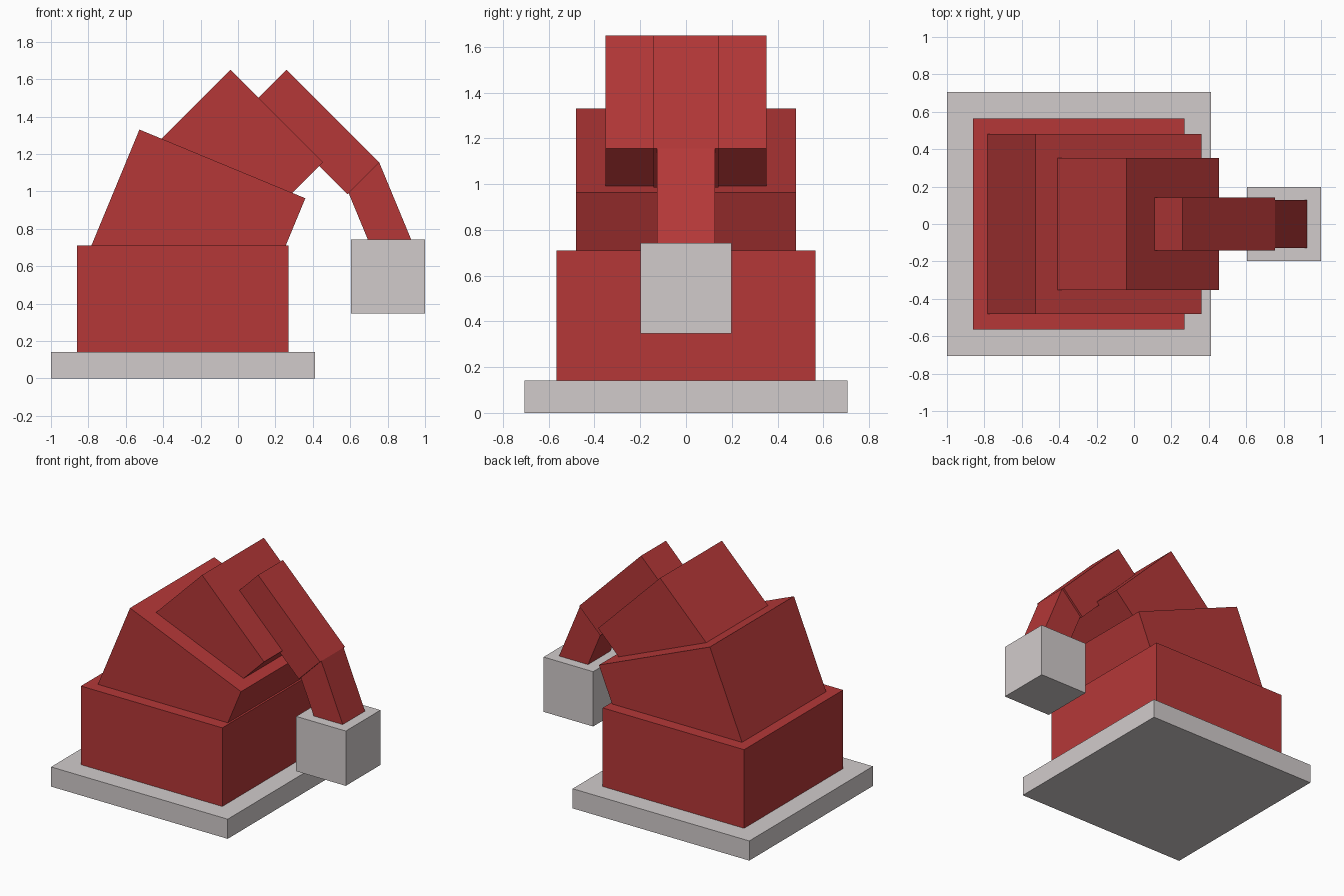
import bpy, bmesh, math
from mathutils import Matrix, Vector

if "Cube" in bpy.data.objects:
    bpy.data.objects.remove(bpy.data.objects["Cube"])


def material(name, rgb):
    m = bpy.data.materials.new(name)
    m.diffuse_color = (*rgb, 1)
    m.use_nodes = True
    m.node_tree.nodes["Principled BSDF"].inputs["Base Color"].default_value = m.diffuse_color
    return m


red = material("red paint", (0.46, 0.039, 0.039))
grey = material("light grey", (0.64, 0.60, 0.60))


def block(name, corner, size, mat, tilt=0):
    """Box placed by its upper right corner (x, z), tilted about y; centred on y = 0."""
    sx, sy, sz = size
    bm = bmesh.new()
    bmesh.ops.create_cube(bm, size=1)
    bmesh.ops.scale(bm, vec=size, verts=bm.verts)
    bmesh.ops.translate(bm, vec=(-sx / 2, 0, -sz / 2), verts=bm.verts)
    mesh = bpy.data.meshes.new(name)
    bm.to_mesh(mesh)
    bm.free()
    mesh.materials.append(mat)
    ob = bpy.data.objects.new(name, mesh)
    ob.matrix_world = (Matrix.Translation(Vector((corner[0], 0, corner[1])))
                       @ Matrix.Rotation(math.radians(tilt), 4, 'Y'))
    bpy.context.collection.objects.link(ob)
    return ob


# Floor plate and pedestal
block("base_plate", (0.412, 0.142), (1.412, 1.412, 0.142), grey)
block("pedestal", (0.27, 0.71), (1.13, 1.13, 0.568), red)

# Tilting shoulder blocks
block("lower_shoulder", (0.36, 0.963), (0.96, 0.96, 0.75), red, 22.5)
block("upper_shoulder", (0.455, 1.155), (0.70, 0.705, 0.65), red, 45)

# Arm reaching down to the gripper
block("upper_arm", (0.755, 1.155), (0.70, 0.284, 0.24), red, 45)
block("forearm", (0.755, 1.155), (0.214, 0.254, 0.55), red, -22.5)
block("gripper", (1.0, 0.742), (0.396, 0.396, 0.396), grey)
